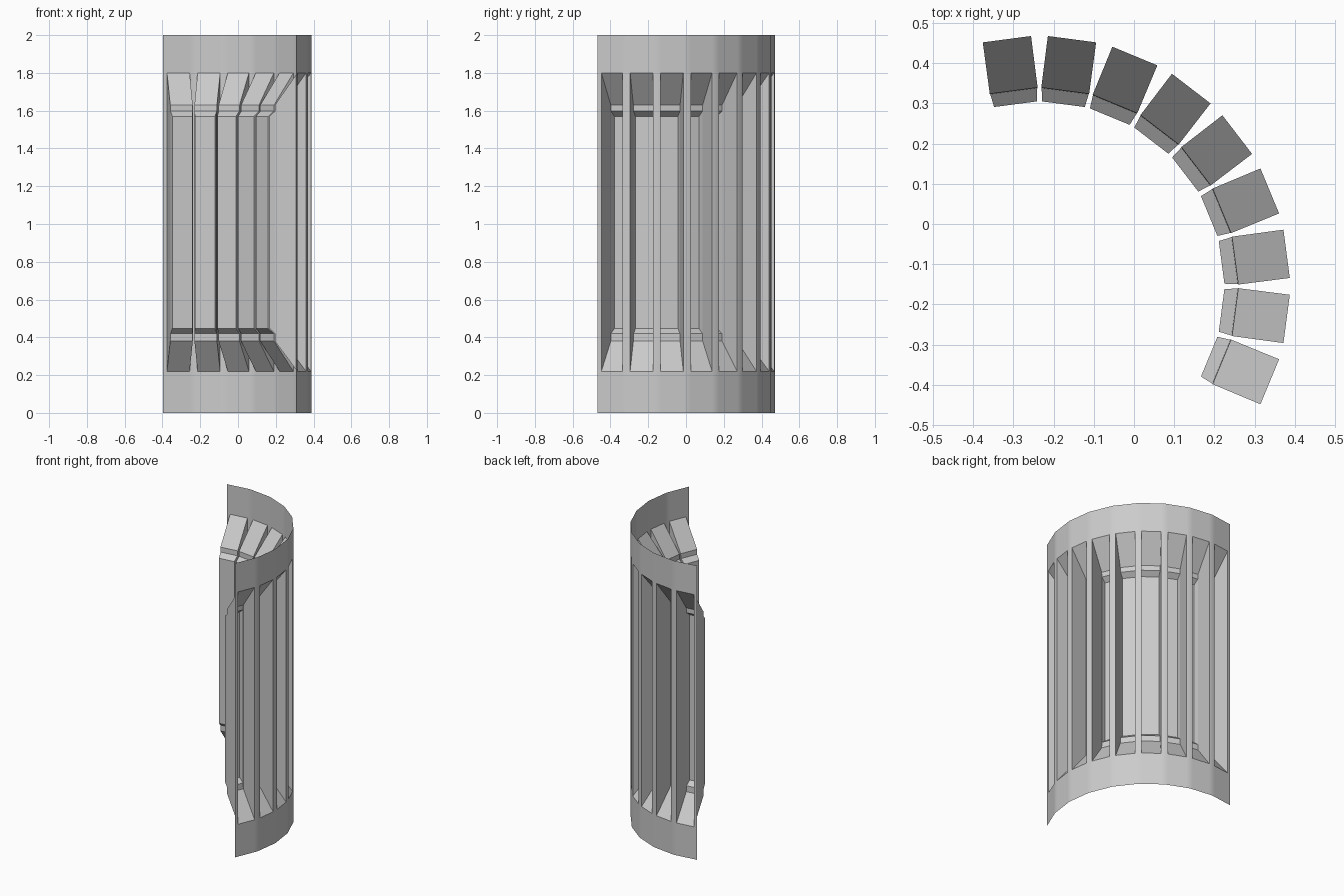
import bpy, bmesh, math
from mathutils import Matrix, Vector

cube = bpy.data.objects.get("Cube")
if cube:
    bpy.data.objects.remove(cube, do_unlink=True)

grey = bpy.data.materials.new("plain grey")
grey.use_nodes = True
tone = (0.6, 0.6, 0.6, 1)
grey.diffuse_color = tone
grey.node_tree.nodes["Principled BSDF"].inputs["Base Color"].default_value = tone

CENTRE = Vector((-0.235, -0.155, 0))
RADIUS = 0.625
STEP = math.radians(15)
BAYS = 9
FIRST = math.radians(-22.5)
APOTHEM = RADIUS * math.cos(STEP / 2)
HALF_BAY = RADIUS * math.sin(STEP / 2)
HALF_WINDOW = 0.0605
SILL, HEAD, TOP = 0.22, 1.8, 2.0


def bay_matrix(i):
    """Bay frame: local x points outward, local y runs along the wall."""
    return Matrix.Translation(CENTRE) @ Matrix.Rotation(FIRST + i * STEP, 4, 'Z')


def finish(bm, name):
    mesh = bpy.data.meshes.new(name)
    bm.to_mesh(mesh)
    bm.free()
    mesh.materials.append(grey)
    obj = bpy.data.objects.new(name, mesh)
    bpy.context.collection.objects.link(obj)
    return obj


# Curved wall: a grid of panels per bay, with the window panel left open
bm = bmesh.new()
ys = (-HALF_BAY, -HALF_WINDOW, HALF_WINDOW, HALF_BAY)
zs = (0, SILL, HEAD, TOP)
for i in range(BAYS):
    m = bay_matrix(i)
    grid = [[bm.verts.new(m @ Vector((APOTHEM, y, z))) for y in ys] for z in zs]
    for r in range(3):
        for c in range(3):
            if (r, c) != (1, 1):
                bm.faces.new((grid[r][c], grid[r][c + 1],
                              grid[r + 1][c + 1], grid[r + 1][c]))
bmesh.ops.remove_doubles(bm, verts=bm.verts, dist=0.0005)
wall = finish(bm, "curved_wall")
bpy.ops.object.select_all(action='DESELECT')
wall.select_set(True)
bpy.context.view_layer.objects.active = wall
bpy.ops.object.shade_smooth_by_angle(angle=math.radians(30))

# Window recesses: rings of (depth, half width, bottom, top), closed by a pane
RINGS = ((0, HALF_WINDOW, SILL, HEAD),
         (0.129, 0.0600, 0.38, 1.63),
         (0.130, 0.0590, 0.42, 1.597),
         (0.163, 0.0535, 0.447, 1.57))
for i in range(BAYS):
    bm = bmesh.new()
    m = bay_matrix(i)
    loops = []
    for depth, w, low, high in RINGS:
        x = APOTHEM - depth
        corners = ((-w, low), (w, low), (w, high), (-w, high))
        loops.append([bm.verts.new(m @ Vector((x, y, z))) for y, z in corners])
    for a, b in zip(loops, loops[1:]):
        for k in range(4):
            n = (k + 1) % 4
            bm.faces.new((a[k], a[n], b[n], b[k]))
    bm.faces.new(loops[-1])
    finish(bm, f"window_recess_{i + 1}")
